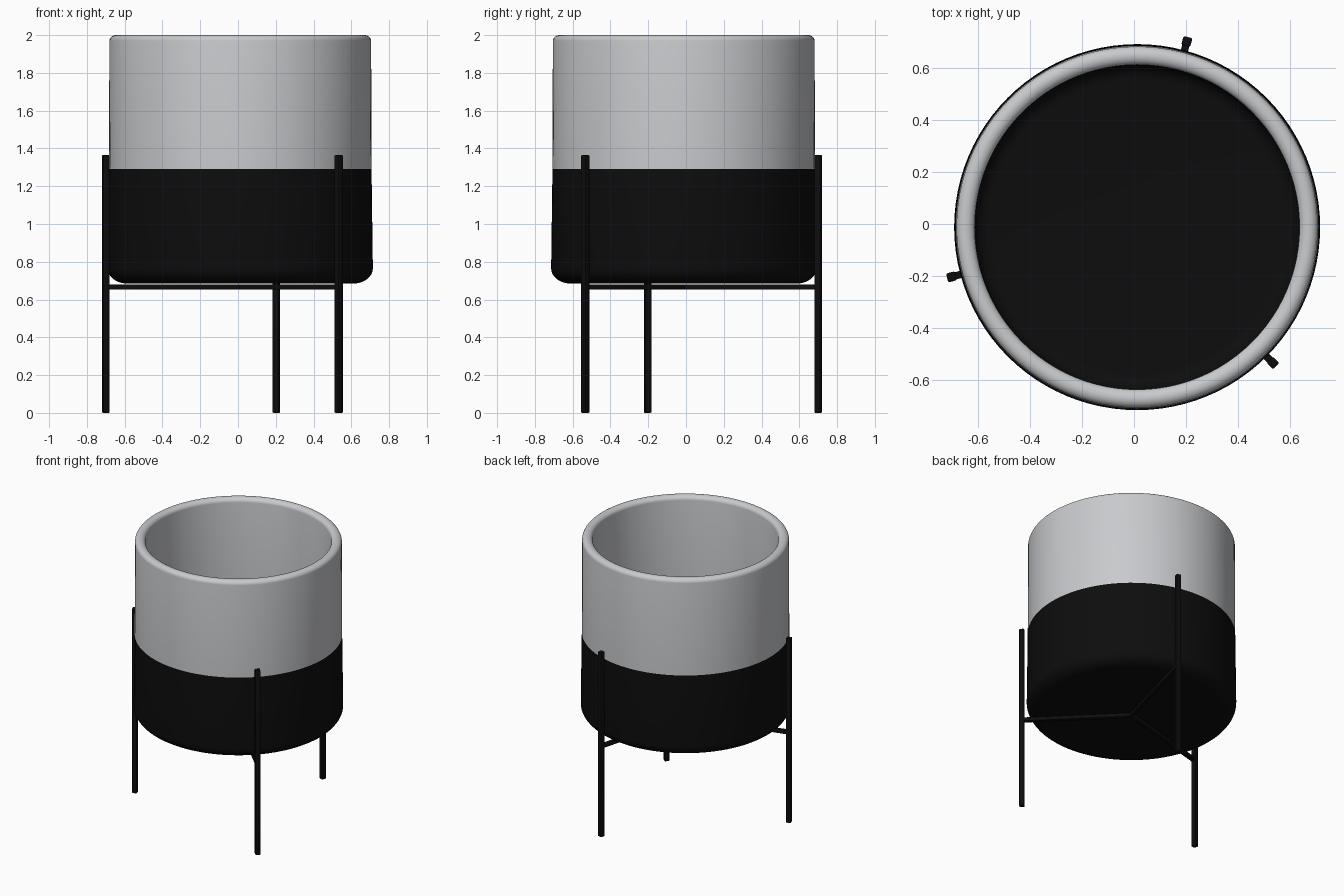
import bpy, bmesh, math
from mathutils import Matrix, Vector

if "Cube" in bpy.data.objects:
    bpy.data.objects.remove(bpy.data.objects["Cube"])

CX, CY = 0.012, -0.012      # shared axis of pot and stand


def material(name, rgb):
    m = bpy.data.materials.new(name)
    m.diffuse_color = (*rgb, 1)
    m.use_nodes = True
    m.node_tree.nodes["Principled BSDF"].inputs["Base Color"].default_value = m.diffuse_color
    return m


GREY = material("pale grey glaze", (0.58, 0.59, 0.61))
BLACK = material("matte black", (0.004, 0.004, 0.004))


def add_object(name, bm, mats):
    bmesh.ops.recalc_face_normals(bm, faces=bm.faces[:])
    me = bpy.data.meshes.new(name)
    bm.to_mesh(me)
    bm.free()
    for m in mats:
        me.materials.append(m)
    ob = bpy.data.objects.new(name, me)
    bpy.context.collection.objects.link(ob)
    bpy.ops.object.select_all(action='DESELECT')
    ob.select_set(True)
    bpy.context.view_layer.objects.active = ob
    bpy.ops.object.shade_smooth_by_angle(angle=math.radians(35))
    return ob


def arc(cr, cz, rad_r, rad_z, a0, a1, n=6):
    return [(cr + rad_r * math.cos(math.radians(a0 + (a1 - a0) * i / n)),
             cz + rad_z * math.sin(math.radians(a0 + (a1 - a0) * i / n)))
            for i in range(n + 1)]


# Hollow pot: lathe profile from outer bottom centre over the rim to inner floor
SPLIT = 1.29
profile = [(0, 0.685)]
profile += arc(0.60, 0.765, 0.102, 0.08, -90, 0, 8)       # rounded base
profile += [(0.695, SPLIT)]
profile += arc(0.6585, 1.97, 0.0345, 0.03, 0, 90)         # rim outside
profile += arc(0.6585, 1.97, 0.0355, 0.03, 90, 180)[1:]   # rim inside
profile += [(0.623, SPLIT)]
profile += arc(0.563, 0.82, 0.06, 0.06, 0, -90, 5)        # inner corner
profile += [(0, 0.76)]

SEG = 96
bm = bmesh.new()
verts = [bm.verts.new((CX + r, CY, z)) for r, z in profile]
edges = [bm.edges.new(p) for p in zip(verts, verts[1:])]
bmesh.ops.spin(bm, geom=verts + edges, cent=(CX, CY, 0), axis=(0, 0, 1),
               angle=math.tau, steps=SEG, use_duplicate=False)
bmesh.ops.remove_doubles(bm, verts=bm.verts[:], dist=1e-5)
for f in bm.faces:                                        # dipped lower half
    f.material_index = 1 if f.calc_center_median().z < SPLIT else 0
add_object("pot", bm, [GREY, BLACK])


def bar(name, size, centre, angle, bevel):
    """Box placed along a radial direction about the pot axis."""
    bm = bmesh.new()
    bmesh.ops.create_cube(bm, size=1)
    bmesh.ops.scale(bm, vec=size, verts=bm.verts[:])
    bmesh.ops.bevel(bm, geom=bm.edges[:], offset=bevel, segments=2,
                    profile=0.5, affect='EDGES')
    mat = (Matrix.Translation((CX, CY, 0)) @ Matrix.Rotation(angle, 4, 'Z')
           @ Matrix.Translation(Vector(centre)))
    bmesh.ops.transform(bm, matrix=mat, verts=bm.verts[:])
    return add_object(name, bm, [BLACK])


# Stand: three uprights and three spokes meeting under the pot
R = 0.737
for i, deg in enumerate((75, 195, 315), 1):
    a = math.radians(deg)
    bar(f"leg_{i}", (0.035, 0.035, 1.365), (R, 0, 0.6825), a, 0.006)
    bar(f"spoke_{i}", (R, 0.028, 0.028), (R / 2, 0, 0.666), a, 0.004)
